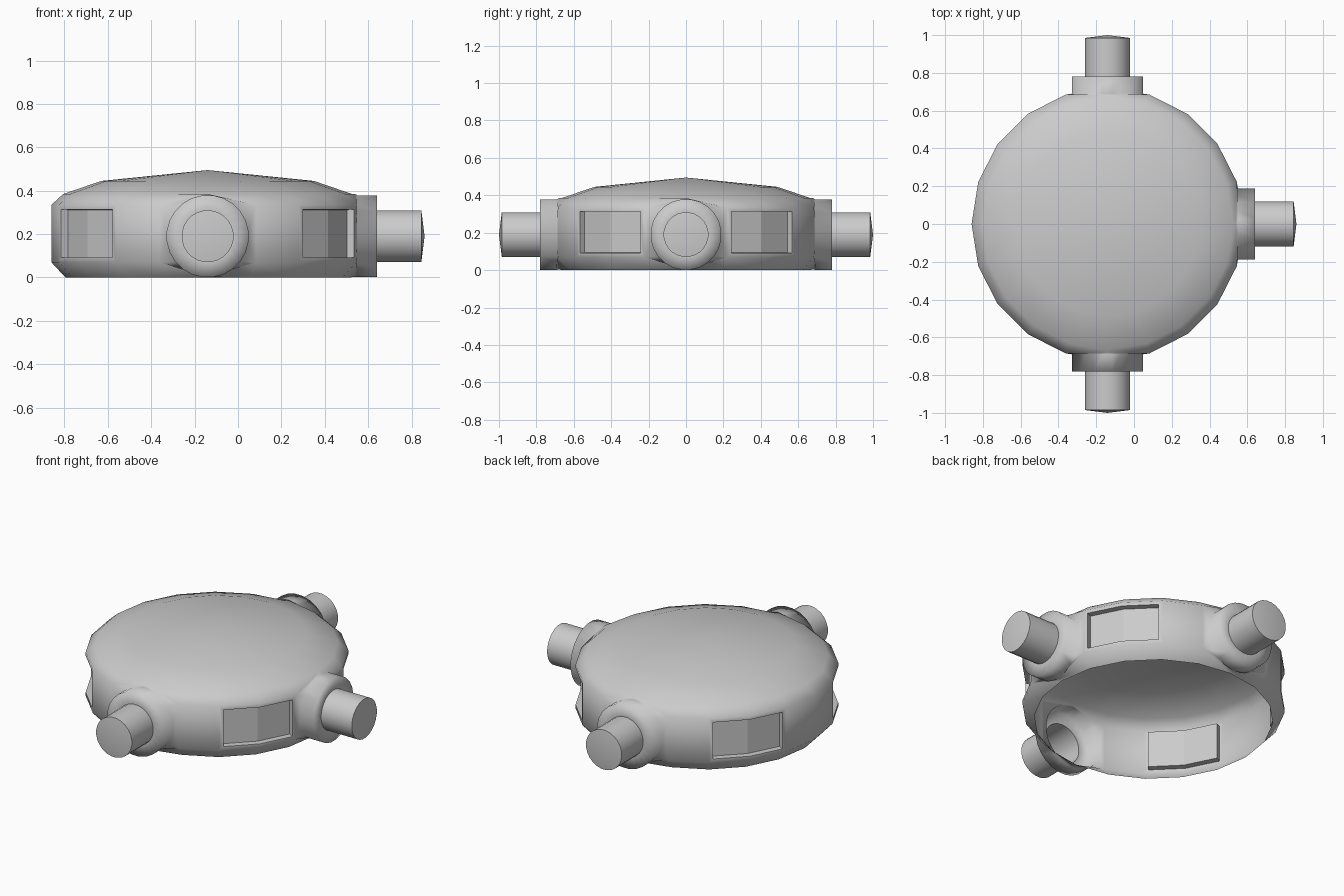
import bpy, bmesh, math
from mathutils import Vector

cube = bpy.data.objects.get("Cube")
if cube:
    bpy.data.objects.remove(cube, do_unlink=True)

CX, SIDES, RING = -0.14, 20, 24
PORTS = (0, 5, 15)            # side indices the three pipes point along
PANELS = (2, 8, 12, 18)       # side indices the recessed panels centre on
PORT_Z = 0.19
# Shell profile (radius, height): dome, shoulders, wall, chamfer
PROFILE = [(0.49, 0.445), (0.665, 0.385), (0.72, 0.335), (0.72, 0.07), (0.655, 0.0)]
# Pipe profile (distance from the centre, radius): collar, then tube
PIPE = [(0.69, 0.19), (0.78, 0.19), (0.78, 0.12), (0.985, 0.12)]

bm = bmesh.new()


def polar(r, a, z):
    return Vector((CX + r * math.cos(a), r * math.sin(a), z))


def angle(i):
    return 2 * math.pi * i / SIDES


# Domed shell, open underneath, with gaps in the wall for the pipes
rows = [[bm.verts.new(polar(r, angle(i), z)) for i in range(SIDES)] for r, z in PROFILE]
apex = bm.verts.new((CX, 0, 0.495))
gaps = {(p + d) % SIDES for p in PORTS for d in (-1, 0)}
wall = {}
for i in range(SIDES):
    j = (i + 1) % SIDES
    bm.faces.new((apex, rows[0][i], rows[0][j]))
    for k in range(len(rows) - 1):
        if k == 2 and i in gaps:
            continue
        f = bm.faces.new((rows[k][i], rows[k + 1][i], rows[k + 1][j], rows[k][j]))
        if k == 2:
            wall[i] = f

# Hollow pipes blended into the wall gaps
sharp = []
for p in PORTS:
    a = angle(p)
    out = Vector((math.cos(a), math.sin(a), 0))
    side = Vector((-math.sin(a), math.cos(a), 0))
    centre = Vector((CX, 0, PORT_Z))
    rows[2][p].co = polar(0.68, a, 0.385)
    rows[3][p].co = polar(0.68, a, 0.003)
    rim = [rows[k][(p + d) % SIDES] for k in (2, 3) for d in (-1, 0, 1)]

    def turn(v):
        return math.atan2(v.co.z - PORT_Z, (v.co - centre).dot(side))

    def nearest(v):
        return min(rim, key=lambda w: 1 - math.cos(turn(v) - turn(w)))

    loops = []
    for dist, r in PIPE:
        loops.append([bm.verts.new(centre + out * dist
                                   + side * r * math.cos(2 * math.pi * (t + 0.5) / RING)
                                   + Vector((0, 0, r * math.sin(2 * math.pi * (t + 0.5) / RING))))
                      for t in range(RING)])
    tip = bm.verts.new(centre + out)
    for t in range(RING):
        u = (t + 1) % RING
        v, w = loops[0][t], loops[0][u]
        nv, nw = nearest(v), nearest(w)
        bm.faces.new((nv, w, v) if nv == nw else (nv, nw, w, v))
        for la, lb in zip(loops, loops[1:]):
            bm.faces.new((la[t], la[u], lb[u], lb[t]))
        bm.faces.new((loops[-1][t], loops[-1][u], tip))
        for loop in loops[2:]:
            sharp.append(bm.edges.get((loop[t], loop[u])))

bmesh.ops.recalc_face_normals(bm, faces=bm.faces[:])
bm.normal_update()
if apex.normal.z < 0:
    bmesh.ops.reverse_faces(bm, faces=bm.faces[:])
for f in bm.faces:
    f.smooth = True
for e in sharp:
    e.smooth = False

# Recessed panels
for p in PANELS:
    faces = [wall[p - 1], wall[p]]
    bmesh.ops.inset_region(bm, faces=faces, thickness=0.022, use_even_offset=True)
    bm.normal_update()
    sides = bmesh.ops.inset_region(bm, faces=faces, thickness=0.001, depth=-0.035,
                                   use_even_offset=True)["faces"]
    for f in sides + faces:
        f.smooth = False
        for e in f.edges:
            e.smooth = False

mesh = bpy.data.meshes.new("domed_housing")
bm.to_mesh(mesh)
bm.free()
housing = bpy.data.objects.new("domed_housing", mesh)
bpy.context.collection.objects.link(housing)

# Plain grey finish
grey = bpy.data.materials.new("plain_grey")
grey.use_nodes = True
colour = (0.6, 0.6, 0.6, 1)
grey.diffuse_color = colour
grey.node_tree.nodes["Principled BSDF"].inputs["Base Color"].default_value = colour
mesh.materials.append(grey)
